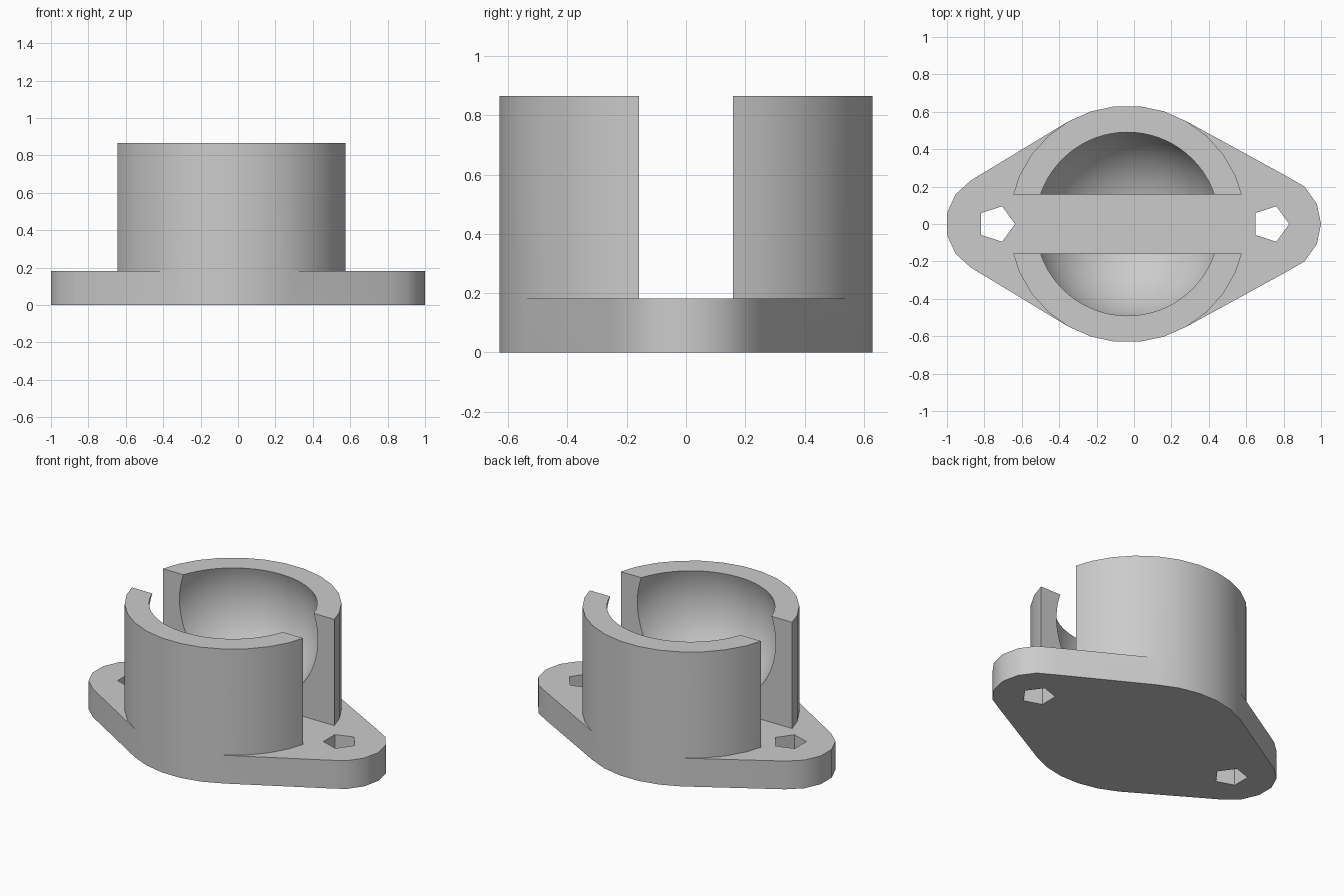
import bpy, bmesh, math
from mathutils import Matrix

if "Cube" in bpy.data.objects:
    bpy.data.objects.remove(bpy.data.objects["Cube"], do_unlink=True)

BASE_TOP, TOP = 0.182, 0.866
CUP_X, CUP_R = -0.035, 0.633
BALL_R, BALL_Z = 0.518, 0.701
EARS = (-0.736, 0.73)
EAR_R, HOLE_R = 0.27, 0.1

grey = bpy.data.materials.new("plain_grey")
grey.use_nodes = True
grey.diffuse_color = (0.6, 0.6, 0.6, 1)
grey.node_tree.nodes["Principled BSDF"].inputs["Base Color"].default_value = (0.6, 0.6, 0.6, 1)


def finish(bm, name):
    bmesh.ops.recalc_face_normals(bm, faces=bm.faces)
    mesh = bpy.data.meshes.new(name)
    bm.to_mesh(mesh)
    bm.free()
    mesh.materials.append(grey)
    obj = bpy.data.objects.new(name, mesh)
    bpy.context.collection.objects.link(obj)
    return obj


def ring(x, radius, sides, z):
    step = math.tau / sides
    return [(x + radius * math.cos(i * step), radius * math.sin(i * step), z) for i in range(sides)]


def hull(name, *rings):
    """Convex solid around the given rings of points."""
    bm = bmesh.new()
    for points in rings:
        for p in points:
            bm.verts.new(p)
    bmesh.ops.convex_hull(bm, input=bm.verts)
    bmesh.ops.dissolve_limit(bm, angle_limit=0.002, verts=bm.verts, edges=bm.edges)
    return finish(bm, name)


def prism(name, x, radius, sides, low, high):
    return hull(name, ring(x, radius, sides, low), ring(x, radius, sides, high))


def combine(obj, tool, operation):
    """Apply a boolean and remove the tool object."""
    mod = obj.modifiers.new(operation.title(), 'BOOLEAN')
    mod.operation, mod.solver, mod.object = operation, 'EXACT', tool
    bpy.context.view_layer.update()
    result = obj.evaluated_get(bpy.context.evaluated_depsgraph_get())
    mesh = bpy.data.meshes.new_from_object(result)
    obj.modifiers.clear()
    obj.data = mesh
    bpy.data.objects.remove(tool, do_unlink=True)


# Flange: hull of the cup outline and both ears
outlines = []
for z in (0, BASE_TOP):
    outlines.append(ring(CUP_X, CUP_R, 30, z))
    outlines += [ring(x, EAR_R, 15, z) for x in EARS]
mount = hull("socket_mount", *outlines)

# Five-sided screw holes
for x in EARS:
    combine(mount, prism("hole_cutter", x, HOLE_R, 5, -0.1, 0.4), 'DIFFERENCE')

# Cup with a ball-shaped hollow
cup = prism("cup", CUP_X, CUP_R, 30, BASE_TOP, TOP)
bm = bmesh.new()
bmesh.ops.create_uvsphere(bm, u_segments=72, v_segments=36, radius=BALL_R,
                          matrix=Matrix.Translation((CUP_X, 0, BALL_Z)))
combine(cup, finish(bm, "ball_cutter"), 'DIFFERENCE')

# Slot splitting the cup into two jaws
bm = bmesh.new()
bmesh.ops.create_cube(bm, size=1, matrix=Matrix.Translation((0, 0, 0.6)) @ Matrix.Diagonal((3, 0.316, 1, 1)))
combine(cup, finish(bm, "slot_cutter"), 'DIFFERENCE')

combine(mount, cup, 'UNION')

# Merge coplanar faces
bm = bmesh.new()
bm.from_mesh(mount.data)
bmesh.ops.remove_doubles(bm, verts=bm.verts, dist=0.00001)
bmesh.ops.dissolve_limit(bm, angle_limit=0.002, verts=bm.verts, edges=bm.edges)
bm.to_mesh(mount.data)
bm.free()

# Smooth shading with crisp edges
bpy.ops.object.select_all(action='DESELECT')
mount.select_set(True)
bpy.context.view_layer.objects.active = mount
bpy.ops.object.shade_smooth_by_angle(angle=math.radians(30))
